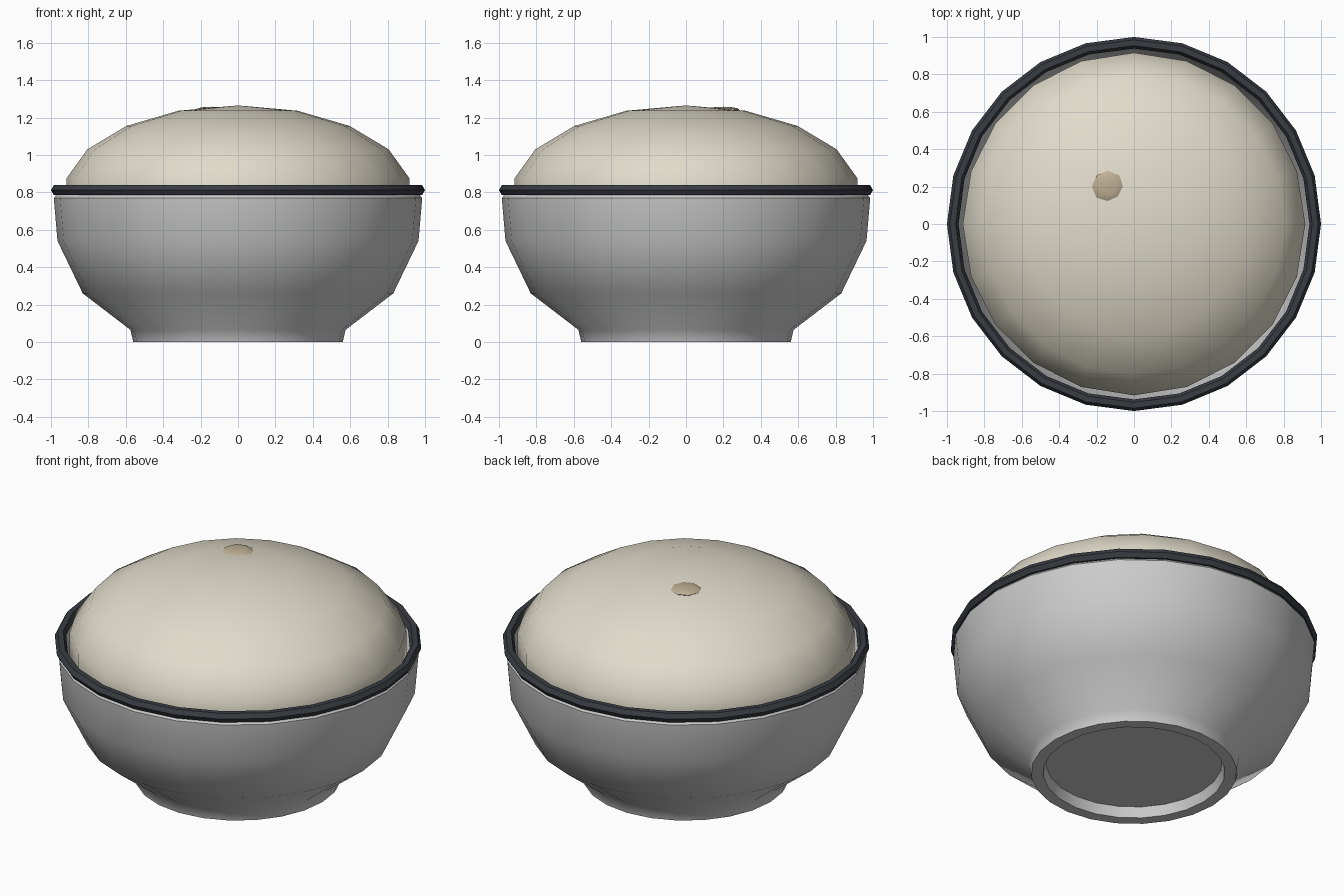
import bpy, bmesh, math
from mathutils import Vector

if "Cube" in bpy.data.objects:
    bpy.data.objects.remove(bpy.data.objects["Cube"])

def material(name, rgb):
    m = bpy.data.materials.new(name)
    m.diffuse_color = (*rgb, 1)
    m.use_nodes = True
    m.node_tree.nodes["Principled BSDF"].inputs["Base Color"].default_value = m.diffuse_color
    return m

def finish(name, mat=None, angle=40):
    ob = bpy.context.object
    ob.name = name
    if mat:
        ob.data.materials.append(mat)
    bpy.ops.object.shade_smooth_by_angle(angle=math.radians(angle))
    return ob

def lathe(name, profile, sides, angle):
    bm = bmesh.new()
    vs = [bm.verts.new((r, 0, z)) for r, z in profile]
    es = [bm.edges.new(p) for p in zip(vs, vs[1:])]
    bmesh.ops.spin(bm, geom=vs + es, cent=(0, 0, 0), axis=(0, 0, 1),
                   angle=math.tau, steps=sides)
    bmesh.ops.remove_doubles(bm, verts=bm.verts, dist=1e-4)
    bmesh.ops.recalc_face_normals(bm, faces=bm.faces)
    me = bpy.data.meshes.new(name)
    bm.to_mesh(me)
    bm.free()
    ob = bpy.data.objects.new(name, me)
    bpy.context.collection.objects.link(ob)
    bpy.ops.object.select_all(action='DESELECT')
    bpy.context.view_layer.objects.active = ob
    ob.select_set(True)
    finish(name, angle=angle)

def blob(name, loc, scale, segs, rings, mat):
    bpy.ops.mesh.primitive_uv_sphere_add(segments=segs, ring_count=rings, radius=1, location=loc)
    bpy.context.object.scale = scale
    bpy.ops.object.transform_apply(location=False, rotation=False, scale=True)
    finish(name, mat, 60)

dough_mat = material("dough", (0.75, 0.71, 0.59))
pale_mat = material("flour", (0.85, 0.82, 0.74))
tan_mat = material("tan", (0.52, 0.43, 0.30))
rim_mat = material("dark_rim", (0.04, 0.045, 0.055))

# bowl with hollow foot, outside then inside wall
lathe("bowl", [(0, 0.06), (0.48, 0.06), (0.495, 0), (0.56, 0), (0.575, 0.065),
               (0.83, 0.26), (0.965, 0.54), (0.985, 0.77), (0.968, 0.79),
               (0.95, 0.77), (0.93, 0.54), (0.80, 0.285), (0.54, 0.10), (0, 0.10)], 24, 42)

# rolled rim
bpy.ops.mesh.primitive_torus_add(major_segments=24, minor_segments=6, major_radius=0.969,
                                 minor_radius=0.031, location=(0, 0, 0.812))
finish("rim", rim_mat, 30)

# dough mound and surface bubbles
blob("dough", (0, 0, 0.795), (0.93, 0.93, 0.47), 20, 9, dough_mat)
blob("bubble_top", (-0.14, 0.2, 1.243), (0.085, 0.085, 0.015), 8, 6, tan_mat)
blob("bubble_left", (-0.41, -0.13, 1.17), (0.09, 0.09, 0.012), 8, 6, pale_mat)
blob("bubble_front", (0.13, -0.39, 1.18), (0.066, 0.066, 0.01), 8, 6, pale_mat)
